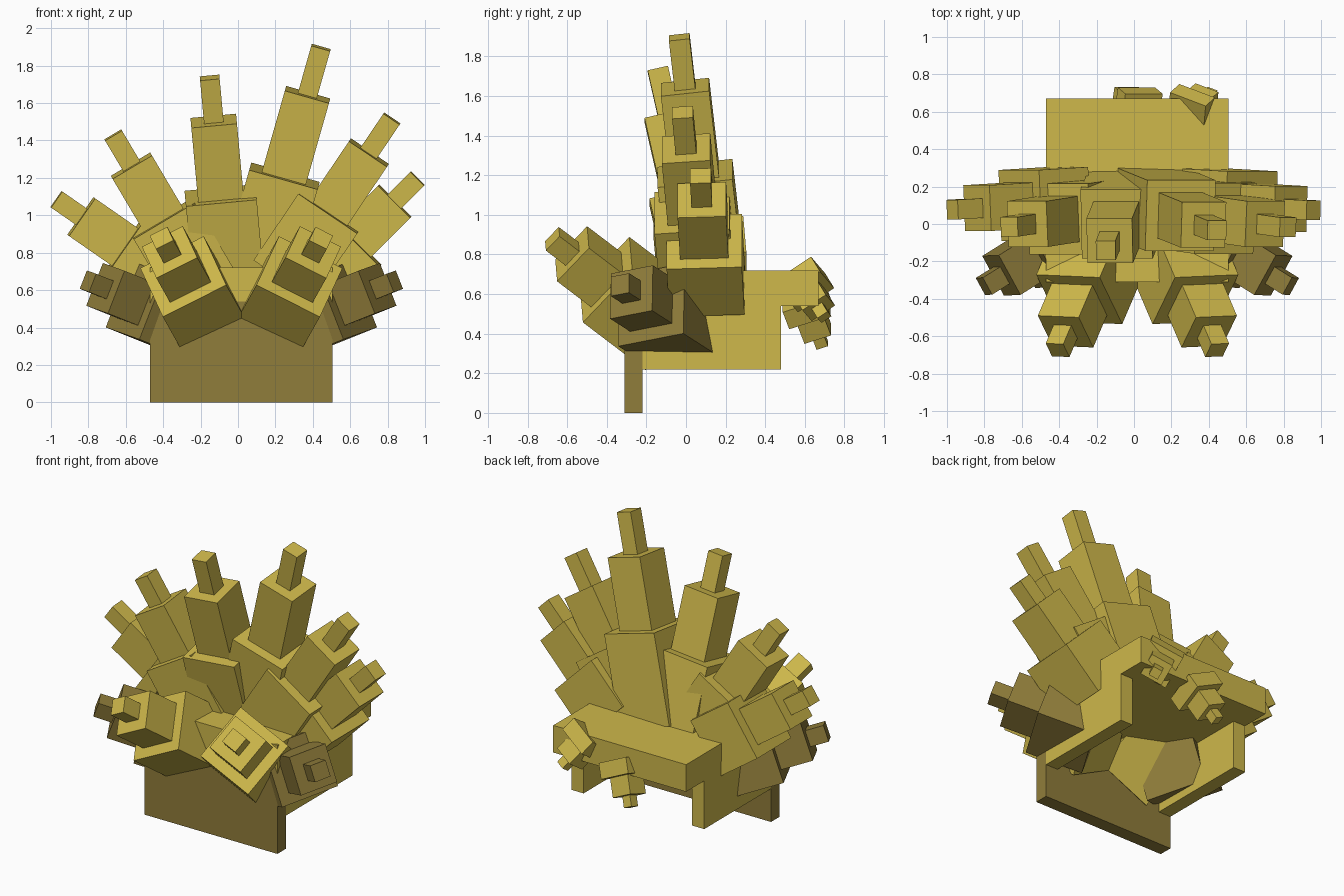
import bpy, bmesh
from mathutils import Matrix, Vector

if "Cube" in bpy.data.objects:
    bpy.data.objects.remove(bpy.data.objects["Cube"], do_unlink=True)

MID_X = 0.018  # symmetry plane of the base


def material(name, rgb):
    m = bpy.data.materials.new(name)
    m.use_nodes = True
    m.diffuse_color = (*rgb, 1)
    bsdf = next(n for n in m.node_tree.nodes if n.type == "BSDF_PRINCIPLED")
    bsdf.inputs["Base Color"].default_value = (*rgb, 1)
    return m


gold = material("gold", (0.62, 0.48, 0.07))
brown = material("dark_gold", (0.28, 0.205, 0.043))


def finish(bm, name, mat):
    mesh = bpy.data.meshes.new(name)
    bm.to_mesh(mesh)
    bm.free()
    mesh.materials.append(mat)
    ob = bpy.data.objects.new(name, mesh)
    bpy.context.collection.objects.link(ob)
    return ob


def slab(name, lo, hi, mat):
    lo, hi = Vector(lo), Vector(hi)
    bm = bmesh.new()
    size = Matrix.Diagonal((*(hi - lo), 1))
    bmesh.ops.create_cube(bm, size=1, matrix=Matrix.Translation((lo + hi) / 2) @ size)
    return finish(bm, name, mat)


def crystal(name, shoulder, axis, side, unit, root, mat=gold, scale=1.0):
    """Three stepped square prisms; shoulder is the end of the middle one."""
    d = Vector(axis).normalized()
    s = Vector(side)
    s = (s - d * s.dot(d)).normalized()
    rot = Matrix((s, d.cross(s), d)).transposed().to_4x4()
    bm = bmesh.new()
    steps = ((0.38, -unit - root, -unit),
             (0.245, -unit - 0.05, 0),
             (0.105, -0.05, unit * 0.58))
    for width, start, end in steps:
        w = width * scale
        place = Matrix.Translation(Vector(shoulder) + d * (start + end) / 2)
        bmesh.ops.create_cube(bm, size=1,
                              matrix=place @ rot @ Matrix.Diagonal((w, w, end - start, 1)))
    return finish(bm, name, mat)


def flip(v, offset=0.0):
    return (2 * offset - v[0], v[1], v[2])


# Base: front plate, top plate and two side walls, open at the back and below
left, right = MID_X + 0.488, MID_X - 0.488
slab("front_plate", (right, -0.31, 0), (left, -0.22, 0.54), brown)
slab("top_plate", (right, -0.31, 0.54), (left, 0.67, 0.72), gold)
slab("left_wall", (left - 0.09, -0.22, 0.22), (left, 0.48, 0.54), gold)
slab("right_wall", (right, -0.22, 0.22), (right + 0.09, 0.48, 0.54), gold)

# Fan of upright crystals, from the model's right to its left
fan = (
    ("outer_right", (-0.838, 0.085, 0.993), (-0.82, -0.05, 0.57), 0.28, 0.32),
    ("inner_right", (-0.57, 0.0, 1.265), (-0.51, -0.08, 0.86), 0.33, 0.4),
    ("centre_right", (-0.13, -0.09, 1.505), (-0.09, -0.22, 0.97), 0.41, 0.48),
    ("centre_left", (0.372, -0.005, 1.645), (0.27, -0.11, 0.95), 0.455, 0.58),
    ("inner_left", (0.70, 0.0, 1.335), (0.56, -0.08, 0.83), 0.38, 0.43),
    ("outer_left", (0.838, 0.08, 1.075), (0.70, -0.04, 0.70), 0.297, 0.34),
)
for name, shoulder, axis, unit, root in fan:
    crystal(name + "_crystal", shoulder, axis, (axis[2], 0, -axis[0]), unit, root)

# Mirrored pairs: gold ones jutting forward, dark ones jutting sideways
pairs = (
    ("front", (0.402, -0.575, 0.803), (0.32, -0.75, 0.57), (0.89, 0.04, -0.45), 0.228, 0.42, gold),
    ("side", (0.745, -0.275, 0.61), (0.80, -0.50, 0.32), (0.45, 0.88, 0.16), 0.2, 0.36, brown),
)
for name, shoulder, axis, side, unit, root, mat in pairs:
    crystal(name + "_left_crystal", shoulder, axis, side, unit, root, mat)
    crystal(name + "_right_crystal", flip(shoulder, MID_X), flip(axis), flip(side), unit, root, mat)

# Small crystals hanging at the back edge of the top plate
crystal("back_centre_crystal", (-0.05, 0.665, 0.40), (-0.40, 0.33, -0.85),
        (0.9, 0, -0.42), 0.12, 0.1, scale=0.58)
crystal("back_left_crystal", (0.385, 0.67, 0.53), (0.50, 0.45, -0.74),
        (0.8, -0.3, 0.35), 0.11, 0.1, scale=0.58)
